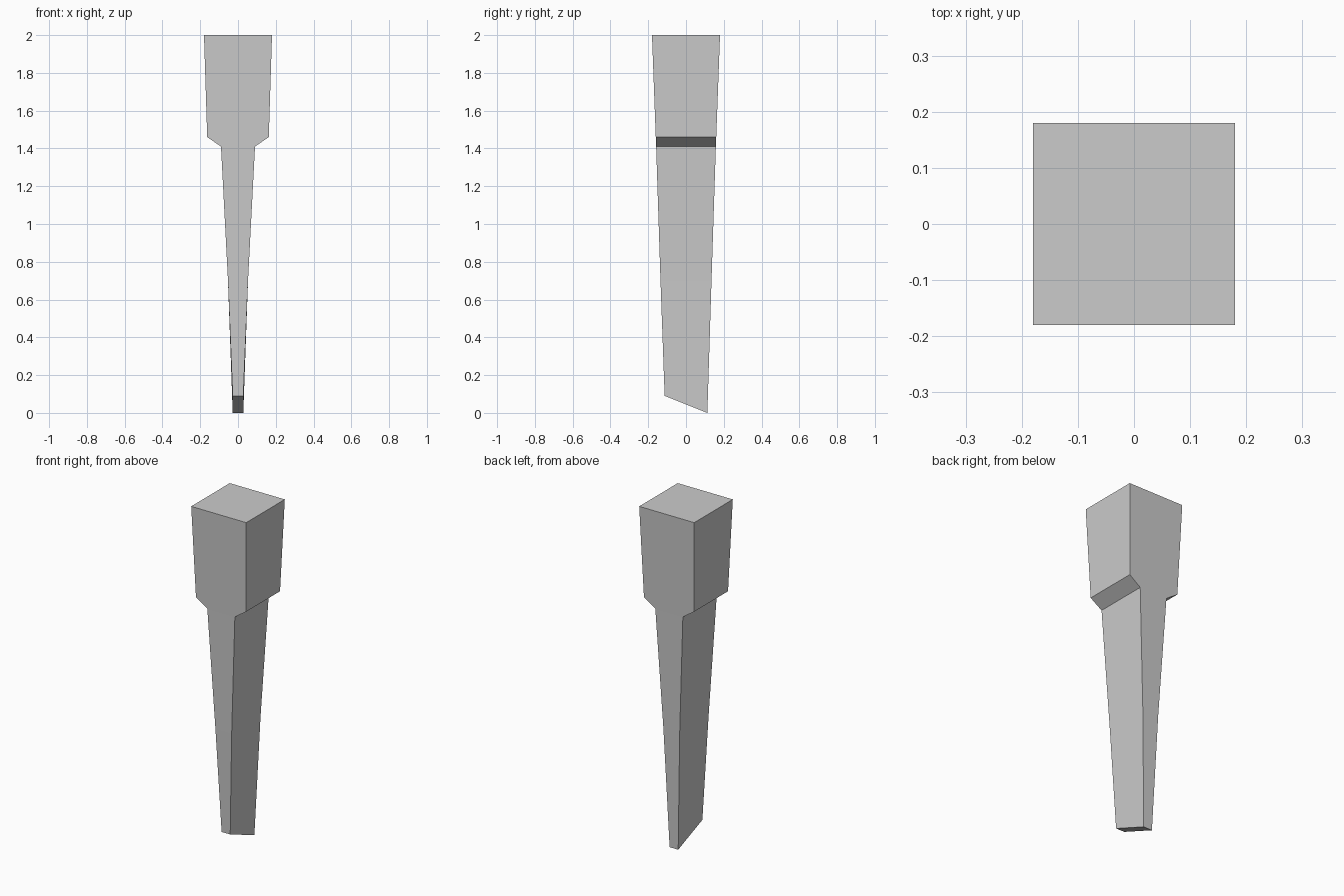
import bpy
import bmesh

cube = bpy.data.objects.get("Cube")
if cube:
    bpy.data.objects.remove(cube, do_unlink=True)

# Single grey material
grey = bpy.data.materials.new("plain grey")
grey.use_nodes = True
colour = (0.6, 0.6, 0.6, 1)
grey.diffuse_color = colour
grey.node_tree.nodes["Principled BSDF"].inputs["Base Color"].default_value = colour

# Tapered sections: front height, back height, half width, half depth
sections = [
    (0.09, 0.0, 0.028, 0.113),    # slanted foot
    (0.7, 0.7, 0.053, 0.135),     # slight bend in the shank
    (1.41, 1.41, 0.09, 0.158),    # top of the shank
    (1.46, 1.46, 0.163, 0.16),    # sloped shoulder
    (2.0, 2.0, 0.18, 0.18),       # head
]

bm = bmesh.new()
rings = []
for front_z, back_z, w, d in sections:
    corners = [(-w, -d, front_z), (w, -d, front_z), (w, d, back_z), (-w, d, back_z)]
    rings.append([bm.verts.new(c) for c in corners])

# Skin the sections and cap both ends
for low, high in zip(rings, rings[1:]):
    for i in range(4):
        j = (i + 1) % 4
        bm.faces.new((low[i], low[j], high[j], high[i]))
bm.faces.new(rings[0][::-1])
bm.faces.new(rings[-1])
bmesh.ops.recalc_face_normals(bm, faces=bm.faces)

mesh = bpy.data.meshes.new("tapered_peg")
bm.to_mesh(mesh)
bm.free()
mesh.materials.append(grey)
peg = bpy.data.objects.new("tapered_peg", mesh)
bpy.context.collection.objects.link(peg)
